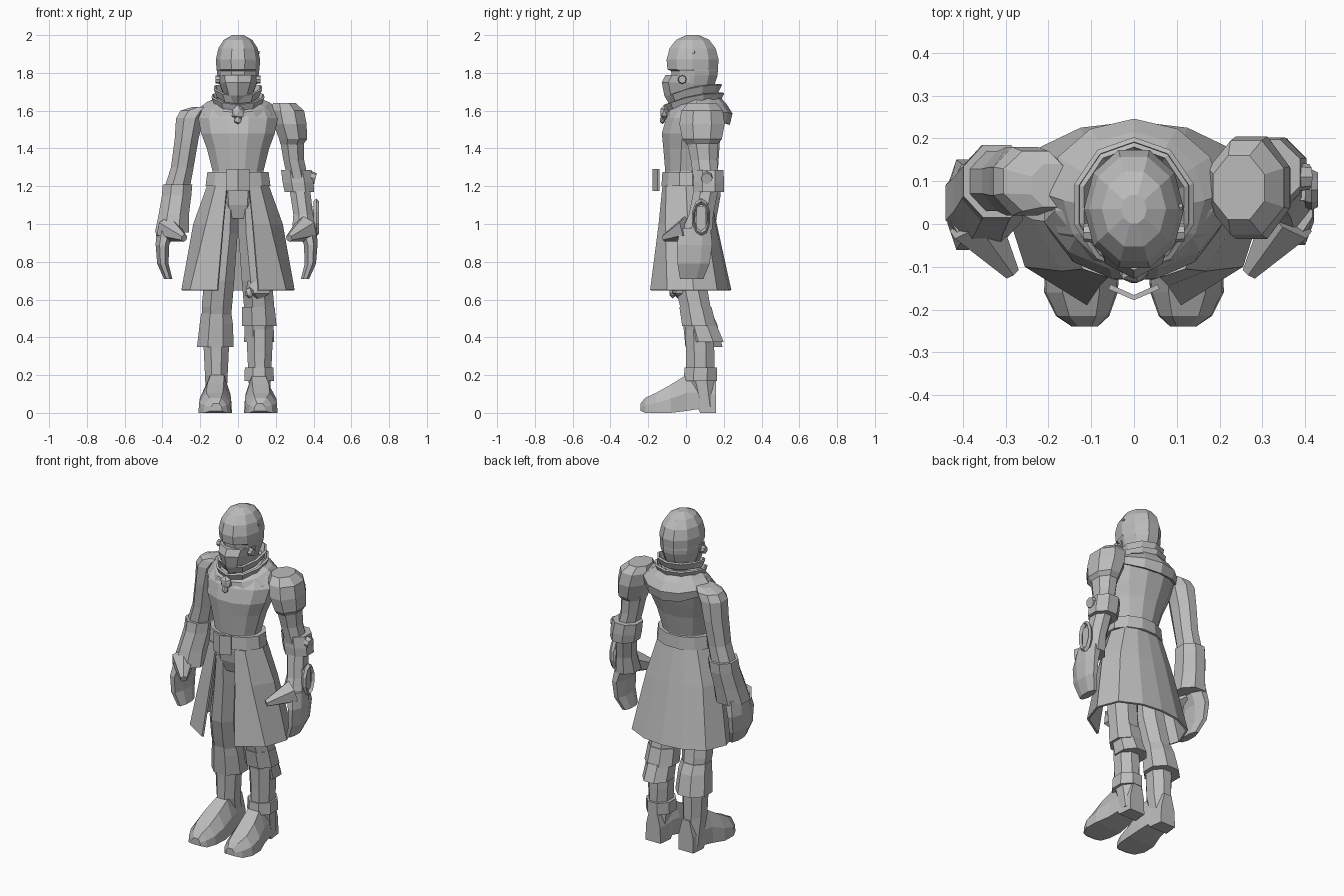
import bpy, bmesh, math
from mathutils import Vector

MAT = bpy.data.materials.new("plain grey")
MAT.diffuse_color = (0.5, 0.5, 0.5, 1)


def finish(ob, thick=0.0):
    ob.data.materials.append(MAT)
    if thick:
        m = ob.modifiers.new("thickness", "SOLIDIFY")
        m.thickness = thick
        m.offset = -1
    return ob


def skin(name, rings, closed=True, caps=True, thick=0.0):
    """Bridge successive rows of points into a surface."""
    bm = bmesh.new()
    rows = [[bm.verts.new(p) for p in r] for r in rings]
    n = len(rows[0])
    for a, b in zip(rows, rows[1:]):
        for i in range(n if closed else n - 1):
            j = (i + 1) % n
            bm.faces.new((a[i], a[j], b[j], b[i]))
    if caps:
        bm.faces.new(rows[0])
        bm.faces.new(rows[-1])
    bmesh.ops.recalc_face_normals(bm, faces=bm.faces)
    me = bpy.data.meshes.new(name)
    bm.to_mesh(me)
    bm.free()
    ob = bpy.data.objects.new(name, me)
    bpy.context.collection.objects.link(ob)
    return finish(ob, thick)


def ellipse(z, cx, cy, rx, ry, n=8, front=0.0, back=0.0, start=0.5):
    """Level ring; front/back shift the height there, start=0 puts a corner in front."""
    k = 1 / math.cos(math.pi / n) if n % 4 == 0 and start else 1
    pts = []
    for i in range(n):
        a = 2 * math.pi * (i + start) / n
        c = -math.cos(a)
        dz = front * max(0, -c) + back * max(0, c)
        pts.append((cx + rx * k * math.sin(a), cy + ry * k * c, z + dz))
    return pts


def loft(name, rings, n=8, **kw):
    return skin(name, [ellipse(*r, n=n) for r in rings], **kw)


def box(name, loc, size):
    bpy.ops.mesh.primitive_cube_add(size=1, location=loc)
    ob = bpy.context.object
    ob.name, ob.scale = name, size
    return finish(ob)


def rod(name, p, q, r1, r2, n=6):
    p, q = Vector(p), Vector(q)
    bpy.ops.mesh.primitive_cone_add(vertices=n, radius1=r1, radius2=r2,
                                    depth=(q - p).length, location=(p + q) / 2)
    ob = bpy.context.object
    ob.name = name
    ob.rotation_euler = (q - p).to_track_quat("Z", "Y").to_euler()
    return finish(ob)


def ball(name, loc, size):
    bpy.ops.mesh.primitive_ico_sphere_add(subdivisions=1, radius=1, location=loc)
    ob = bpy.context.object
    ob.name, ob.scale = name, size
    return finish(ob)


# Head with recessed eye slit
loft("head", [(1.60, 0, .04, .065, .07), (1.69, 0, .045, .08, .09), (1.74, 0, .04, .098, .118),
              (1.785, 0, .045, .109, .128), (1.81, 0, .045, .112, .13),
              (1.818, 0, .035, .114, .14), (1.87, 0, .035, .117, .145),
              (1.93, 0, .035, .104, .128), (1.975, 0, .035, .075, .092),
              (2.0, 0, .035, .03, .035)], n=10)

# Pointed face mask
skin("face_mask", [[(-w, b, z), (-w * .65, f + .035, z), (0, f, z), (w * .65, f + .035, z), (w, b, z)]
                   for z, w, f, b in ((1.79, .11, -.108, .02), (1.75, .102, -.128, .02),
                                      (1.68, .072, -.115, .02), (1.61, .03, -.075, .02))])
for s in (-1, 1):
    rod("ear_disc", (s * .095, -.02, 1.765), (s * .118, -.02, 1.765), .024, .02, 8)
rod("head_stud", (.09, .04, 1.905), (.114, .04, 1.91), .01, .007)

# Torso, hips, belt
loft("torso", [(1.18, 0, 0, .145, .11), (1.28, 0, 0, .135, .11), (1.40, 0, .01, .165, .13),
               (1.48, 0, .02, .195, .148), (1.56, 0, .045, .21, .15), (1.615, 0, .065, .185, .13),
               (1.67, 0, .055, .09, .09)], n=12)
loft("hips", [(1.03, 0, .01, .08, .08), (1.10, 0, .01, .12, .105), (1.22, 0, 0, .135, .11)])
loft("belt", [(1.20, 0, 0, .172, .13), (1.275, 0, 0, .162, .125)], n=12)
skin("buckle", [[(-.06, -.152, z), (0, -.178, z), (.06, -.152, z)] for z in (1.175, 1.29)],
     closed=False, caps=False, thick=.012)

# Cowl and stand-up collar
skin("cowl", [ellipse(1.665, 0, .045, .115, .125, 12, -.05, .02, 0),
              ellipse(1.645, 0, .055, .165, .16, 12, -.055, -.01, 0),
              ellipse(1.615, 0, .068, .205, .178, 12, -.075, -.03, 0),
              ellipse(1.59, 0, .06, .205, .172, 12, -.075, -.065, 0)], caps=False, thick=.015)
for nm, z, r in (("lower_collar", 1.645, .117), ("upper_collar", 1.69, .105)):
    skin(nm, [ellipse(z, 0, .045, r, r + .01, 10, -.05, .01, 0),
              ellipse(z + .042, 0, .045, r + .018, r + .03, 10, -.05, .01, 0)],
         caps=False, thick=.012)
ball("brooch", (0, -.115, 1.59), (.038, .025, .042))
ball("brooch_drop", (0, -.125, 1.55), (.022, .015, .022))

# Long coat skirt, open at the front
half = [[(.06, -.125), (.12, -.105), (.165, 0), (.135, .085), (.07, .112)],
        [(.08, -.145), (.17, -.11), (.237, .01), (.19, .11), (.095, .155)],
        [(.11, -.19), (.255, -.10), (.30, .04), (.25, .165), (.125, .225)]]
rows = []
for h, z, yb in zip(half, (1.20, 1.0, .65), (.118, .163, .24)):
    rows.append([(x, y, z) for x, y in h] + [(0, yb, z)] + [(-x, y, z) for x, y in reversed(h)])
skin("coat_skirt", rows, closed=False, caps=False, thick=.012)

# Legs and boots
for s in (-1, 1):
    loft("trouser_leg", [(.45, s * .112, .075, .07, .075), (.56, s * .112, .05, .08, .08),
                         (.70, s * .10, .02, .08, .085), (.95, s * .072, .01, .07, .09),
                         (1.12, s * .06, 0, .055, .09)])
    loft("shin", [(.03, s * .115, .105, .052, .055), (.20, s * .115, .075, .06, .075),
                  (.32, s * .115, .075, .066, .075), (.47, s * .115, .07, .07, .075)])
    boot = []
    for y, w, z0, h, cx in ((.16, .05, 0, .19, .11), (.075, .06, 0, .20, .11), (.065, .062, .02, .20, .11),
                            (0, .072, .01, .20, .11), (-.08, .088, 0, .15, .12),
                            (-.16, .086, 0, .105, .124), (-.215, .062, 0, .08, .12),
                            (-.24, .03, .01, .05, .115)):
        c, m = s * cx, z0 + (h - z0) * .5
        boot.append([(c - w, y, z0), (c + w, y, z0), (c + w * .95, y, m),
                     (c + w * .5, y, h), (c - w * .5, y, h), (c - w * .95, y, m)])
    skin("boot", boot)
loft("left_trouser_cuff", [(.35, -.12, .095, .097, .098), (.47, -.115, .075, .088, .09),
                           (.525, -.115, .06, .08, .08)])
loft("right_knee_cuff", [(.46, .112, .07, .092, .09), (.56, .108, .05, .086, .085)])
loft("right_trouser_end", [(.375, .112, .105, .08, .095), (.47, .112, .075, .076, .085)])
loft("ankle_strap", [(.17, .112, .075, .078, .088), (.24, .112, .078, .076, .085)])
ball("knee_pouch", (.11, -.03, .665), (.08, .05, .072))
ball("knee_pouch_clasp", (.06, -.07, .635), (.025, .02, .03))

# Right arm with puffed shoulder and wrist cuff
loft("puffed_shoulder", [(1.42, .285, .085, .06, .08), (1.45, .292, .085, .074, .105),
                         (1.53, .275, .085, .088, .12), (1.60, .262, .085, .088, .11),
                         (1.64, .245, .085, .06, .075)], n=8)
loft("right_upper_arm", [(1.20, .325, .11, .055, .065), (1.34, .295, .095, .055, .07),
                         (1.46, .285, .085, .065, .085)])
loft("right_arm_cuff", [(1.17, .325, .12, .078, .08), (1.22, .318, .12, .082, .082),
                        (1.285, .308, .12, .08, .078)])
loft("right_forearm", [(.95, .35, .055, .065, .082), (1.05, .345, .08, .052, .065),
                       (1.20, .325, .11, .055, .065)])
rod("cuff_gadget", (.37, .11, 1.25), (.41, .11, 1.24), .035, .03, 8)

# Oval wrist device
bpy.ops.mesh.primitive_torus_add(major_segments=10, minor_segments=4, major_radius=.085,
                                 minor_radius=.015, location=(.415, .08, 1.035),
                                 rotation=(0, math.pi / 2, 0))
ring = bpy.context.object
ring.name, ring.scale = "wrist_ring", (1, .5, 1)
finish(ring)
box("wrist_plate", (.40, .08, 1.035), (.03, .05, .12))

# Left arm with sloping shoulder and flared sleeve
loft("left_upper_arm", [(1.18, -.325, .10, .068, .07), (1.30, -.295, .10, .06, .07),
                        (1.45, -.272, .10, .063, .08), (1.56, -.255, .10, .073, .08),
                        (1.60, -.23, .10, .075, .07), (1.62, -.19, .09, .05, .05)])
loft("left_flared_sleeve", [(.955, -.35, .05, .09, .10), (1.05, -.34, .07, .08, .095),
                            (1.15, -.325, .095, .078, .088), (1.21, -.32, .10, .078, .085)])

# Hands with flat fingers and stout thumbs
for s, dx, w in ((1, 0, 1), (-1, .015, 1.12)):
    loft("hand", [(.71, s * (.355 + dx), .03, .022, .062 * w), (.79, s * (.383 + dx), .04, .03, .085 * w),
                  (.89, s * (.385 + dx), .045, .036, .094 * w), (.98, s * (.365 + dx), .05, .052, .08 * w)])
    rod("thumb", (s * (.36 + dx), .01, .975), (s * (.27 + dx), -.115, .925), .07, .02)
